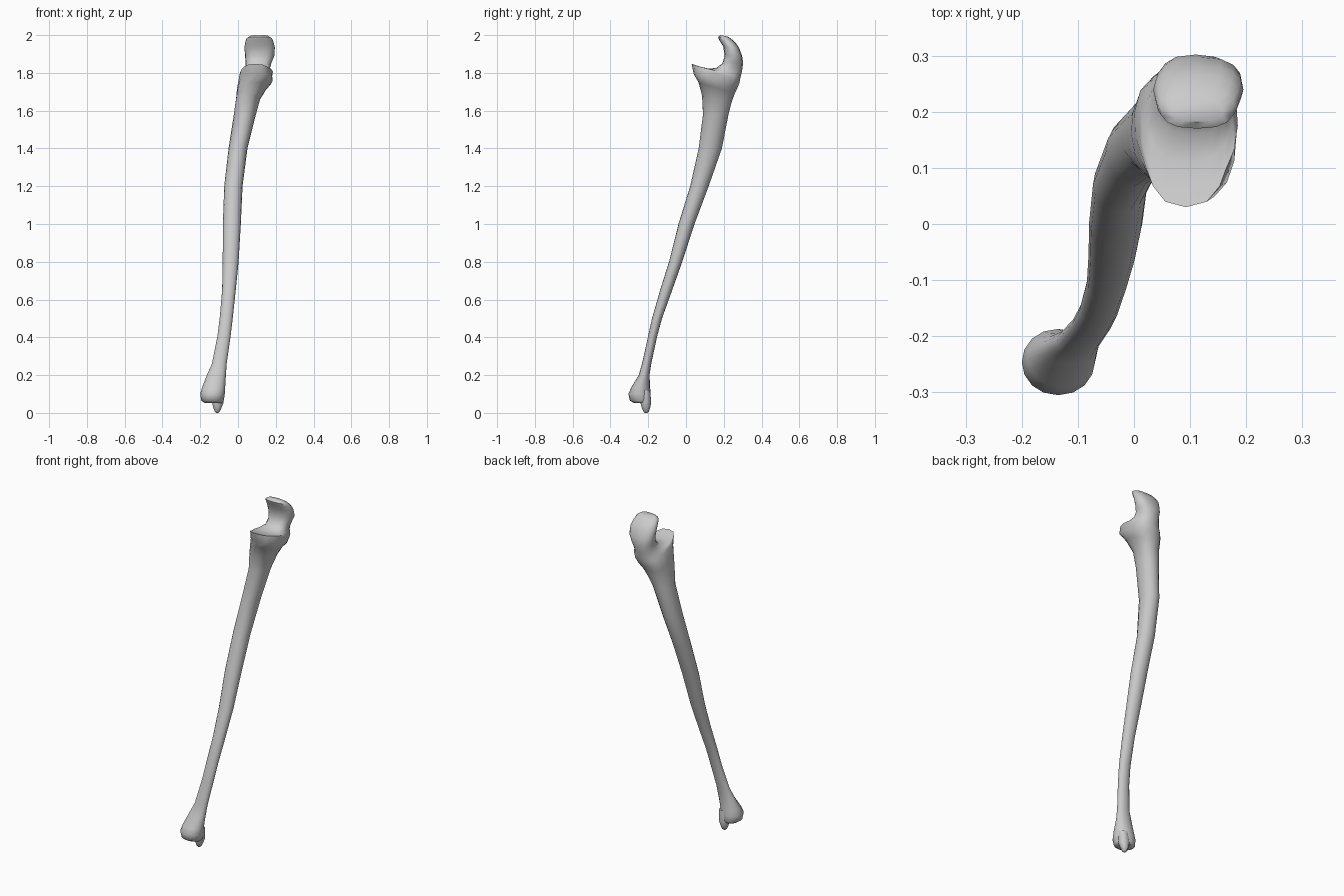
import bpy, bmesh, math

SIDES = 16


def loft(name, rings):
    """Skin rings given as (front_y, front_z, back_y, back_z,
    front x min/max, back x min/max, squareness power)."""
    bm = bmesh.new()
    loops = []
    for fy, fz, by, bz, fl, fr, bl, br, power in rings:
        loop = []
        for i in range(SIDES):
            a = 2 * math.pi * i / SIDES
            t = (1 - math.cos(a)) / 2
            s = math.copysign(abs(math.sin(a)) ** power, math.sin(a))
            left, right = fl + (bl - fl) * t, fr + (br - fr) * t
            x = (left + right) / 2 + (right - left) / 2 * s
            loop.append(bm.verts.new((x, fy + (by - fy) * t, fz + (bz - fz) * t)))
        loops.append(loop)
    for a, b in zip(loops, loops[1:]):
        for i in range(SIDES):
            j = (i + 1) % SIDES
            bm.faces.new((a[i], a[j], b[j], b[i]))
    bm.faces.new(loops[0][::-1])
    bm.faces.new(loops[-1])
    bmesh.ops.recalc_face_normals(bm, faces=bm.faces)
    mesh = bpy.data.meshes.new(name)
    bm.to_mesh(mesh)
    bm.free()
    obj = bpy.data.objects.new(name, mesh)
    bpy.context.collection.objects.link(obj)
    bpy.ops.object.select_all(action='DESELECT')
    obj.select_set(True)
    bpy.context.view_layer.objects.active = obj
    bpy.ops.object.shade_smooth_by_angle(angle=math.radians(50))
    return obj


def level(z, y0, y1, x0, x1, power=0.95):
    return (y0, z, y1, z, x0, x1, x0, x1, power)


# Lower head and long shaft: z, y range, x range
shaft = [level(*r) for r in [
    (0.052, -0.275, -0.195, -0.175, -0.085),
    (0.065, -0.297, -0.187, -0.195, -0.075),
    (0.10, -0.305, -0.187, -0.20, -0.07),
    (0.135, -0.29, -0.19, -0.19, -0.068),
    (0.20, -0.25, -0.193, -0.165, -0.064),
    (0.26, -0.233, -0.184, -0.138, -0.06),
    (0.40, -0.202, -0.154, -0.11, -0.04),
    (0.50, -0.18, -0.127, -0.097, -0.028),
    (0.65, -0.137, -0.073, -0.084, -0.012),
    (0.80, -0.09, -0.02, -0.081, 0.003),
    (1.00, -0.04, 0.045, -0.08, 0.015),
    (1.20, 0.022, 0.12, -0.073, 0.024),
    (1.40, 0.067, 0.19, -0.05, 0.05),
    (1.58, 0.09, 0.225, -0.022, 0.095),
]]

# Upper end: rings fan around the notch from the front lip to the hooked tip
hook = [r + (0.72,) for r in [
    (0.085, 1.68, 0.243, 1.65, -0.015, 0.11, -0.005, 0.125),
    (0.066, 1.75, 0.258, 1.69, 0.00, 0.155, -0.01, 0.15),
    (0.040, 1.795, 0.272, 1.72, 0.02, 0.185, -0.015, 0.18),
    (0.030, 1.848, 0.284, 1.75, 0.02, 0.165, 0.00, 0.195),
    (0.062, 1.836, 0.288, 1.775, 0.01, 0.18, 0.02, 0.19),
    (0.110, 1.822, 0.295, 1.80, 0.015, 0.18, 0.035, 0.17),
    (0.160, 1.826, 0.300, 1.83, 0.035, 0.17, 0.045, 0.17),
    (0.192, 1.85, 0.302, 1.86, 0.04, 0.175, 0.04, 0.18),
    (0.205, 1.89, 0.297, 1.89, 0.035, 0.19, 0.04, 0.195),
    (0.197, 1.94, 0.282, 1.93, 0.033, 0.195, 0.035, 0.195),
    (0.175, 1.975, 0.266, 1.955, 0.038, 0.185, 0.04, 0.19),
    (0.170, 1.99, 0.245, 1.976, 0.045, 0.18, 0.045, 0.18),
    (0.182, 2.0, 0.222, 1.992, 0.065, 0.16, 0.065, 0.16),
]]
loft("forearm_bone", shaft + hook)

# Small pointed process under the lower head
loft("lower_point", [level(*r, 0.9) for r in [
    (0.12, -0.24, -0.19, -0.135, -0.075),
    (0.055, -0.242, -0.184, -0.138, -0.076),
    (0.025, -0.233, -0.19, -0.13, -0.088),
    (0.006, -0.225, -0.197, -0.122, -0.097),
    (0.0, -0.218, -0.206, -0.115, -0.105),
]])
